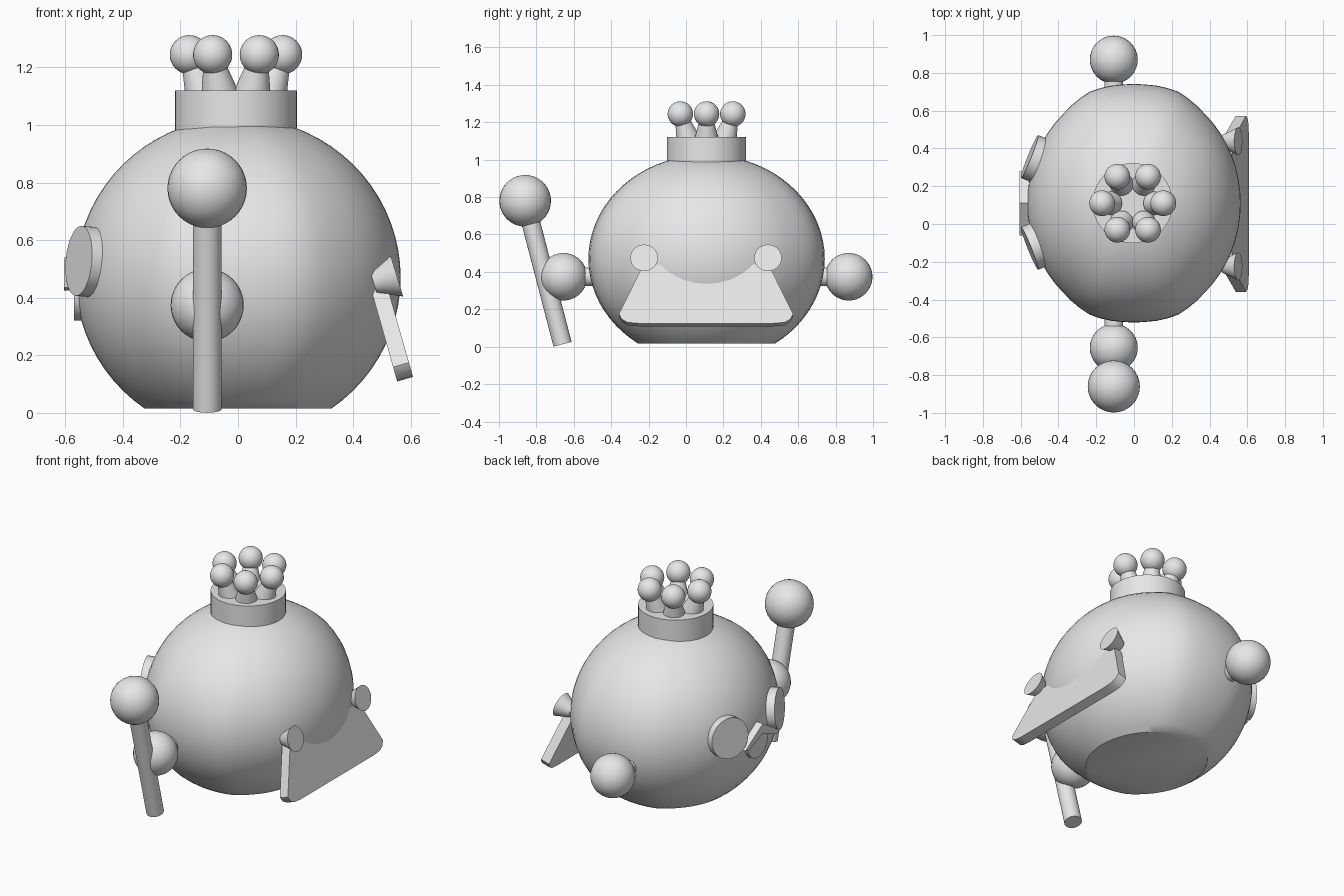
import bpy, bmesh, math
from mathutils import Vector

if "Cube" in bpy.data.objects:
    bpy.data.objects.remove(bpy.data.objects["Cube"], do_unlink=True)

grey = bpy.data.materials.new("plain_grey")
grey.use_nodes = True
GREY = (0.8, 0.8, 0.8, 1)
grey.diffuse_color = GREY
grey.node_tree.nodes["Principled BSDF"].inputs["Base Color"].default_value = GREY

MID = 0.11  # y of the body's axis


def finish(obj, name, angle=35):
    obj.name = name
    obj.data.materials.append(grey)
    bpy.ops.object.select_all(action="DESELECT")
    obj.select_set(True)
    bpy.context.view_layer.objects.active = obj
    bpy.ops.object.shade_smooth_by_angle(angle=math.radians(angle))
    return obj


def from_bmesh(bm, name, angle=35):
    bmesh.ops.recalc_face_normals(bm, faces=bm.faces)
    mesh = bpy.data.meshes.new(name)
    bm.to_mesh(mesh)
    bm.free()
    obj = bpy.data.objects.new(name, mesh)
    bpy.context.collection.objects.link(obj)
    return finish(obj, name, angle)


def ball(name, centre, radius):
    bpy.ops.mesh.primitive_uv_sphere_add(segments=32, ring_count=20, radius=radius, location=centre)
    return finish(bpy.context.object, name)


def rod(name, start, end, r1, r2=None):
    start, end = Vector(start), Vector(end)
    axis = end - start
    bpy.ops.mesh.primitive_cone_add(
        vertices=40, radius1=r1, radius2=r1 if r2 is None else r2, depth=axis.length,
        location=(start + end) / 2, rotation=axis.to_track_quat("Z", "Y").to_euler())
    return finish(bpy.context.object, name)


def slab(name, outline, offset):
    """Extrude a closed outline of 3D points by an offset."""
    bm = bmesh.new()
    face = bm.faces.new([bm.verts.new(p) for p in outline])
    extruded = bmesh.ops.extrude_face_region(bm, geom=[face], use_keep_orig=True)["geom"]
    bmesh.ops.translate(bm, vec=offset, verts=[v for v in extruded if isinstance(v, bmesh.types.BMVert)])
    return from_bmesh(bm, name)


# Round body: an ellipsoid with four soft vertical ridges and a flat base
bm = bmesh.new()
bmesh.ops.create_uvsphere(bm, u_segments=60, v_segments=36, radius=1)
for v in bm.verts:
    turn = math.degrees(math.atan2(abs(v.co.y), abs(v.co.x)))
    bulge = 1 + 0.022 * max(0, 1 - abs(turn - 66) / 18)
    v.co = (v.co.x * 0.565 * bulge, MID + v.co.y * 0.632 * bulge, 0.47 + v.co.z * 0.556)
cut = bmesh.ops.bisect_plane(bm, geom=bm.verts[:] + bm.edges[:] + bm.faces[:],
                             plane_co=(0, 0, 0.016), plane_no=(0, 0, 1), clear_inner=True)
bmesh.ops.edgeloop_fill(bm, edges=[e for e in cut["geom_cut"] if isinstance(e, bmesh.types.BMEdge)])
from_bmesh(bm, "body")

# Crown: band, leaning cones and balls
crown = Vector((-0.007, MID, 0))
rod("crown_band", crown + Vector((0, 0, 0.95)), crown + Vector((0, 0, 1.12)), 0.212)
for i in range(6):
    out = Vector((math.cos(i * math.pi / 3), math.sin(i * math.pi / 3), 0))
    tip = crown + out * 0.162 + Vector((0, 0, 1.244))
    rod("crown_spike", crown + out * 0.116 + Vector((0, 0, 1.115)), tip, 0.063, 0.03)
    ball("crown_ball", tip, 0.068)

# Hands on short wrists
ARM_X, ARM_Z = -0.107, 0.374
for side, y in (("front", -0.655), ("back", 0.87)):
    ball(side + "_hand", (ARM_X, y, ARM_Z), 0.127)
    rod(side + "_wrist", (ARM_X, MID, ARM_Z), (ARM_X, y, ARM_Z), 0.05)

# Sceptre held in the front hand
rod("sceptre_rod", (ARM_X, -0.66, 0.013), (ARM_X, -0.86, 0.78), 0.05)
ball("sceptre_head", (ARM_X, -0.86, 0.78), 0.138)

# Sloping tail plate with rounded lower corners
half = [(0.36, 0.125), (0.42, 0.13), (0.452, 0.148), (0.466, 0.175), (0.335, 0.44)]
profile = half + [(-y, z) for y, z in reversed(half)]
slab("tail_plate", [(0.608 - 0.285 * (z - 0.125), MID - 0.003 + y, z) for y, z in profile],
     (-0.055, 0, -0.016))

# Paired details on both sides of the body's middle
for side in (-1, 1):
    # Cupped studs above the tail plate
    face = Vector((0.552, MID - 0.003 + side * 0.331, 0.475))
    rod("tail_stud", face - Vector((0.95, 0, 0.29)) * 0.085, face, 0.035, 0.074)
    # Disc eyes
    face = Vector((-0.553, MID + 0.004 + side * 0.243, 0.528))
    rod("eye", face - Vector((-0.92, side * 0.37, 0.08)) * 0.1, face, 0.122)

# Peaked beak and the rounded lower lip under it
beak = [(-0.17, 0.435), (0, 0.54), (0.17, 0.435), (0.13, 0.425), (0, 0.48), (-0.13, 0.425)]
slab("beak", [(-0.605, MID + y, z) for y, z in beak], (0.1, 0, 0))
rod("lower_lip", (-0.5, MID, 0.42), (-0.57, MID, 0.42), 0.1)
